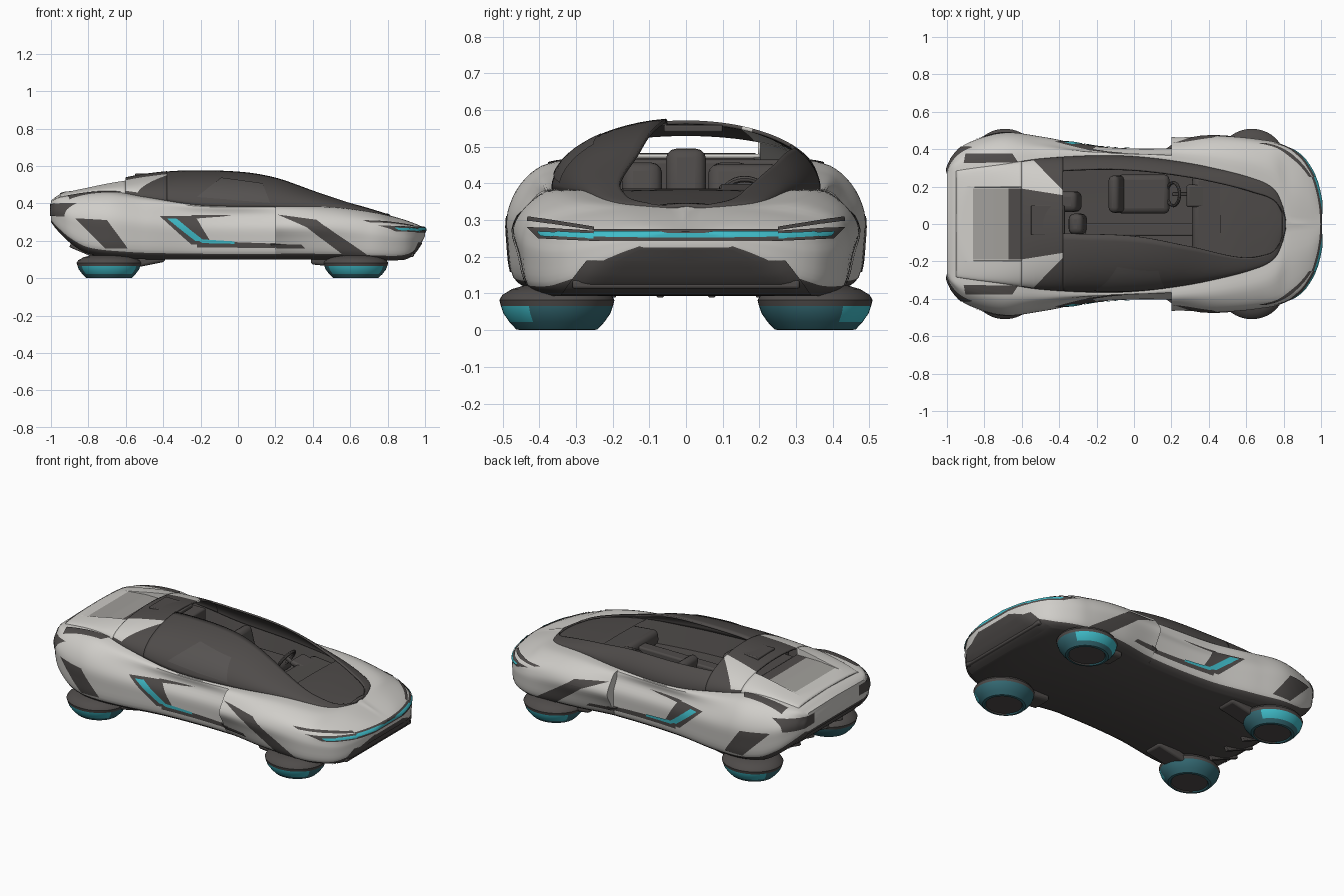
import bpy, bmesh, math
from mathutils import Vector
from mathutils.bvhtree import BVHTree

if "Cube" in bpy.data.objects:
    bpy.data.objects.remove(bpy.data.objects["Cube"])


def material(name, r, g, b):
    m = bpy.data.materials.new(name)
    m.diffuse_color = (r, g, b, 1)
    m.use_nodes = True
    m.node_tree.nodes["Principled BSDF"].inputs["Base Color"].default_value = m.diffuse_color
    return m


PALE = material("pale grey paint", .63, .615, .585)
DARK = material("dark trim", .078, .071, .068)
GLASS = material("dark glass", .092, .085, .082)
GREY = material("mid grey", .36, .35, .33)
TEAL = material("teal glow", .05, .50, .58)
DEEP = material("deep teal", .035, .145, .175)


def curve(*p):
    """Smooth interpolation through (x, value) points."""
    def slope(i):
        a, b = p[max(i - 1, 0)], p[min(i + 1, len(p) - 1)]
        return (b[1] - a[1]) / (b[0] - a[0])

    def f(x):
        x = min(max(x, p[0][0]), p[-1][0])
        i = next(k for k in range(len(p) - 1) if x <= p[k + 1][0])
        h = p[i + 1][0] - p[i][0]
        t = (x - p[i][0]) / h
        return (p[i][1] * (2*t**3 - 3*t*t + 1) + p[i + 1][1] * (3*t*t - 2*t**3)
                + h * slope(i) * (t**3 - 2*t*t + t) + h * slope(i + 1) * (t**3 - t*t))
    return f


def make(name, verts, faces, mats, rule=None, angle=35, thick=0):
    me = bpy.data.meshes.new(name)
    me.from_pydata(verts, [], faces)
    bm = bmesh.new()
    bm.from_mesh(me)
    bmesh.ops.remove_doubles(bm, verts=bm.verts, dist=1e-5)
    bmesh.ops.recalc_face_normals(bm, faces=bm.faces)
    for f in bm.faces:
        f.material_index = rule(f.calc_center_median()) if rule else 0
    bm.to_mesh(me)
    bm.free()
    for m in mats:
        me.materials.append(m)
    ob = bpy.data.objects.new(name, me)
    bpy.context.collection.objects.link(ob)
    if thick:
        s = ob.modifiers.new("thickness", 'SOLIDIFY')
        s.thickness, s.offset = thick, 0
    bpy.ops.object.select_all(action='DESELECT')
    bpy.context.view_layer.objects.active = ob
    ob.select_set(True)
    bpy.ops.object.shade_smooth_by_angle(angle=math.radians(angle))
    return ob


def loft(rings, closed, cap=False, keep=lambda c: True):
    n = len(rings[0])
    verts = [Vector(v) for r in rings for v in r]
    faces = []
    for i in range(len(rings) - 1):
        for j in range(n if closed else n - 1):
            k = (j + 1) % n
            q = (i*n + j, i*n + k, (i + 1)*n + k, (i + 1)*n + j)
            if keep(sum((verts[a] for a in q), Vector()) / 4):
                faces.append(q)
    if cap:
        faces += [tuple(range(n)), tuple(range((len(rings) - 1)*n, len(rings)*n))]
    return verts, faces


# Main outlines along the length: widths and heights
width = curve((-1, .30), (-.97, .36), (-.9, .425), (-.7, .485), (-.5, .465), (-.2, .412), (.2, .403),
              (.45, .44), (.7, .445), (.8, .42), (.9, .36), (.95, .29), (.98, .22), (1, .13))
cabin_w = curve((-1, .26), (-.95, .28), (-.7, .315), (-.5, .345), (-.2, .362), (0, .357), (.2, .335),
                (.4, .30), (.65, .235), (.75, .18), (.79, .10), (.81, .02), (1, .015))
edge_z = curve((-1, .41), (-.95, .435), (-.7, .465), (-.5, .435), (-.2, .39), (.2, .382), (.5, .38),
               (.7, .355), (.8, .335), (.9, .305), (1, .27))
roof_z = curve((-1, .415), (-.95, .45), (-.8, .488), (-.62, .53), (-.5, .553), (-.3, .572), (0, .568),
               (.2, .54), (.4, .475), (.6, .41), (.7, .376), (.8, .34), (.9, .307), (1, .27))
should_z = curve((-1, .39), (-.97, .42), (-.7, .445), (-.5, .415), (-.2, .38), (.2, .375), (.5, .372),
                 (.7, .35), (.85, .318), (.95, .285), (1, .262))
floor_z = curve((-1, .30), (-.97, .26), (-.9, .19), (-.8, .13), (-.6, .105), (-.3, .10), (.5, .10),
                (.85, .095), (.93, .12), (.97, .17), (1, .225))
ridge_y = curve((-.38, -.05), (0, -.065), (.3, -.12), (.6, -.18), (.8, -.14))
SUB = 4


def section(x):
    flare = .062 * max(0, (.7 - x) / .5) if x >= .2 else 0
    w, wf = width(x), width(x) + flare
    c, zb, zs = cabin_w(x), floor_z(x), should_z(x)
    h = zs - zb
    p = [Vector((x, a, b)) for a, b in (
        (.86*w, zb), (.97*w, zb + .11*h), (.5*(w + wf), zb + .40*h), (wf, zb + .64*h),
        (.93*wf, zb + .86*h), (c + .45*(wf - c), zs + .004), (c, edge_z(x)))]
    half = [Vector((x, 0, zb))]
    for i in range(len(p) - 1):
        a, b, d, e = p[max(i - 1, 0)], p[i], p[i + 1], p[min(i + 2, len(p) - 1)]
        for k in range(SUB):
            t = k / SUB
            half.append(.5*(2*b + (d - a)*t + (2*a - 5*b + 4*d - e)*t*t + (3*b - a - 3*d + e)*t**3))
    half += [p[-1], Vector((x, 0, roof_z(x)))]
    return half + [Vector((v.x, -v.y, v.z)) for v in half[-2:0:-1]]


# Body shell, open where the cabin sits, with a dark belly
stations = sorted([-1 + 2*i/90 for i in range(91)] + [.199, .2, -.99, .99, .996])
bv, bf = loft([section(x) for x in stations], True, True,
              lambda c: not (-.94 < c.x < .79 and abs(c.y) < cabin_w(c.x)*.75 and c.z > .3))
make("body_shell", bv, bf, [PALE, DARK],
     lambda c: 1 if c.z < floor_z(c.x) + .12*(should_z(c.x) - floor_z(c.x)) else 0)


# Canopy arches, sampled so that openings and paint edges run along mesh lines
def wedge(x):
    d = max(-.36 - x, 0)
    return min(.16 + d, cabin_w(x)*.985), .15 + .16*d


def opening(x):
    w = cabin_w(x)
    return w - min(.07, .3*w), max(ridge_y(x), -.8*w)


def arch(x, breaks, low=False):
    w, out = cabin_w(x), []
    angles = [math.acos(max(-1, min(1, b/w))) for b in [w, *breaks, -w]]
    for a0, a1 in zip(angles, angles[1:]):
        out += [a0 + (a1 - a0)*k/14 for k in range(14)]
    ring = []
    for a in out + [math.pi]:
        y = w*math.cos(a)
        z = edge_z(x) - .004 + (roof_z(x) - edge_z(x) + .004)*max(math.sin(a), 0)**1.02
        if low and abs(y) < .2:
            z = min(z, .475 - .1*max(0, -.75 - x))
        ring.append((x, y, z))
    return ring


def span(x0, x1, n):
    return [x0 + (x1 - x0)*i/n for i in range(n + 1)]


def in_wedge(c):
    outer, inner = wedge(c.x)
    return 1 if inner < abs(c.y) < outer and c.x < -.365 else 0


# Front canopy is open over the driver, rear roof carries pale buttresses, deck sits low
cv, cf = loft([arch(x, opening(x)) for x in span(-.38, .808, 80)], False, False,
              lambda c: not opening(c.x)[1] < c.y < opening(c.x)[0] or c.x > .79)
make("canopy", cv, cf, [DARK], None, 40, .01)
rear = [arch(x, (o, i, -i, -o)) for x in span(-.6, -.38, 24) for o, i in [wedge(x)]]
make("rear_roof", *loft(rear, False), [DARK, PALE], in_wedge, 40, .01)
dv, df = loft([arch(x, (.205, .195, -.195, -.205), True) for x in span(-.95, -.6, 24)], False)
make("rear_deck", dv, df, [PALE], None, 40, .01)


# Cabin tub and the low cowl ahead of the dashboard
def tub_ring(x):
    w, z = cabin_w(x), edge_z(x)
    return [(x, w - .004, z), (x, w - .04, .26), (x, 0, .24), (x, .04 - w, .26), (x, .004 - w, z)]


def cowl_ring(x):
    w = cabin_w(x)
    return [(x, w*t/6, edge_z(x) - .006 + .008*(1 - (t/6)**2)) for t in range(-6, 7)]


make("cabin_tub", *loft([tub_ring(x) for x in span(-.6, .7, 30)], False), [DARK])
make("cowl", *loft([cowl_ring(x) for x in span(.46, .808, 20)], False), [DARK])

trees = {"body": BVHTree.FromPolygons(bv, bf), "canopy": BVHTree.FromPolygons(cv, cf),
         "deck": BVHTree.FromPolygons(dv, df)}
VIEWS = {"side": (0, -1, 0), "top": (0, 0, 1), "nose": (1, 0, 0), "tail": (-1, 0, 0)}


def plate(name, mat, axis, corners, mirror=True, off=.004, tree="body"):
    """Thin sheet laid on a surface; axis is the direction it is seen from."""
    n, m = 20, 10
    a, b, c, d = [Vector(p) for p in corners]
    view, pts = Vector(VIEWS[axis]), {}
    for i in range(n + 1):
        for j in range(m + 1):
            s, t = i/n, j/m
            u, w = (a*(1 - s) + b*s)*(1 - t) + (d*(1 - s) + c*s)*t
            o = {"side": (u, 0, w), "top": (u, w, 0)}.get(axis, (0, u, w))
            hit, nor, *_ = trees[tree].ray_cast(Vector(o) + view*3, -view)
            if hit:
                pts[i, j] = hit + nor*(off if nor.dot(view) > 0 else -off)
    keys = {k: i for i, k in enumerate(pts)}
    quads = [((i, j), (i + 1, j), (i + 1, j + 1), (i, j + 1)) for i in range(n) for j in range(m)]
    faces = [tuple(keys[k] for k in q) for q in quads if all(k in keys for k in q)]
    verts = list(pts.values())
    make(name, verts, faces, [mat])
    if mirror:
        make(name + "_mirror", [(p.x, -p.y, p.z) for p in verts], faces, [mat])


# Side vents, door channel and glow strips
plate("rear_side_vent", DARK, "side", ((-.87, .32), (-.70, .31), (-.59, .16), (-.71, .16)))
plate("front_vent_top", DARK, "side", ((.21, .338), (.42, .31), (.50, .25), (.36, .275)))
plate("front_vent", DARK, "side", ((.36, .277), (.47, .275), (.70, .12), (.57, .12)))
plate("door_channel", DARK, "side", ((-.42, .33), (-.23, .33), (-.14, .185), (-.25, .18)))
plate("door_crease", DARK, "side", ((-.25, .335), (-.02, .338), (-.08, .328), (-.25, .315)))
plate("door_sill", DARK, "side", ((-.22, .20), (.34, .18), (.36, .16), (-.22, .165)))
plate("door_glow", TEAL, "side", ((-.38, .315), (-.33, .315), (-.18, .20), (-.23, .20)), off=.007)
plate("sill_glow", TEAL, "side", ((-.23, .21), (-.02, .197), (-.02, .184), (-.19, .188)), off=.007)
plate("side_window", GLASS, "side", ((-.22, .43), (.17, .40), (.13, .50), (-.09, .53)),
      False, .009, "canopy")

# Headlamps, nose glow bar and grille
plate("nose_recess", DARK, "nose", ((-.25, .243), (.25, .243), (.25, .272), (-.25, .272)), False)
plate("headlamp_lower", DARK, "nose", ((.25, .243), (.40, .25), (.43, .28), (.25, .268)))
plate("headlamp_upper", DARK, "nose", ((.25, .270), (.43, .296), (.43, .308), (.25, .279)))
plate("nose_glow", TEAL, "nose", ((-.25, .253), (.25, .253), (.25, .265), (-.25, .265)), False, .007)
plate("headlamp_glow", TEAL, "nose", ((.25, .249), (.39, .256), (.40, .267), (.25, .261)), True, .007)
plate("grille", DARK, "nose", ((-.34, .10), (.34, .10), (.27, .19), (-.27, .19)), False)

# Tail lamps, deck slots and deck panel
plate("tail_lamp", DARK, "tail", ((.21, .335), (.41, .33), (.41, .40), (.21, .395)))
plate("tail_diffuser", DARK, "tail", ((-.30, .17), (.30, .17), (.26, .285), (-.26, .285)), False)
plate("deck_slot", DARK, "top", ((-.91, .325), (-.62, .33), (-.65, .375), (-.90, .375)))
plate("deck_panel", GREY, "top", ((-.86, -.19), (-.67, -.19), (-.67, .19), (-.86, .19)),
      False, .008, "deck")
plate("deck_grille", DARK, "top", ((-.67, -.19), (-.605, -.19), (-.605, .19), (-.67, .19)),
      False, .008, "deck")


def box(name, x, y, z, sx, sy, sz, mat=DARK, bevel=.01, tilt=0):
    bpy.ops.mesh.primitive_cube_add(size=1, location=(x, y, z), rotation=(0, tilt, 0))
    ob = bpy.context.object
    ob.name, ob.scale = name, (sx, sy, sz)
    bpy.ops.object.transform_apply(location=False, rotation=False, scale=True)
    ob.data.materials.append(mat)
    b = ob.modifiers.new("rounding", 'BEVEL')
    b.width, b.segments = bevel, 3
    bpy.ops.object.shade_smooth_by_angle(angle=math.radians(35))


# Seats, console, dashboard and steering wheel
box("driver_seat_cushion", .05, .16, .30, .28, .21, .07, bevel=.03)
box("driver_seat_back", -.09, .16, .36, .06, .20, .19, bevel=.028, tilt=-.25)
for s in (-1, 1):
    box("rear_seat", -.34, .12*s, .37, .10, .11, .17, bevel=.03, tilt=-.2)
box("centre_seat", -.30, 0, .40, .08, .11, .19, bevel=.03, tilt=-.15)
box("rear_bulkhead", -.45, 0, .355, .10, .54, .22)
box("parcel_shelf", -.53, 0, .455, .12, .38, .03)
box("roof_duct", -.46, .02, .55, .18, .16, .02, bevel=.005)
box("centre_console", .05, -.03, .31, .62, .07, .10)
box("dashboard", .41, .03, .335, .20, .46, .09, bevel=.03, tilt=.1)
box("instrument_hood", .34, .15, .375, .12, .12, .03, bevel=.012, tilt=.2)
bpy.ops.mesh.primitive_torus_add(location=(.21, .16, .36), rotation=(0, -1.0, 0), major_radius=.062,
                                 minor_radius=.009, major_segments=28, minor_segments=8)
bpy.context.object.name = "steering_wheel"
bpy.context.object.data.materials.append(DARK)
box("steering_column", .26, .16, .345, .12, .02, .02, bevel=.005, tilt=.5)

# Front splitter and rear fins under the tail
box("front_splitter", .89, 0, .125, .10, .62, .025, bevel=.008)
for y in (-.2, -.07, .07, .2):
    box("diffuser_fin", -.80, y, .15, .20, .02, .05, bevel=.004, tilt=.4)

# Hover pods: turned discs, glowing on their outer flank
profile = [(0, .006), (.095, .006), (.10, 0), (.113, .002), (.132, .022), (.149, .046), (.156, .066),
           (.160, .082), (.152, .096), (.125, .112), (.09, .122), (0, .126)]
for px, end in ((.63, "front"), (-.69, "rear")):
    for s, side in ((1, "left"), (-1, "right")):
        def pod_rule(c):
            r = math.hypot(c.x, c.y)
            if c.z > .07 or r < .10:
                return 0
            return 1 if .022 < c.z and s*c.y > .45*r else 2

        rings = [[(1.08*r*math.cos(a), r*math.sin(a)*.98, z) for r, z in profile]
                 for a in [2*math.pi*k/48 for k in range(49)]]
        pod = make(f"{end}_{side}_hover_pod", *loft(rings, False), [DARK, TEAL, DEEP], pod_rule, 30)
        pod.location = (px, s*.352, 0)
        # Fairing that ties the pod to the belly
        box(f"{end}_{side}_pod_fairing", px + (.16 if px < 0 else -.10), s*.31, .085,
            .28, .12, .05, bevel=.015, tilt=-.2 if px < 0 else .1)
